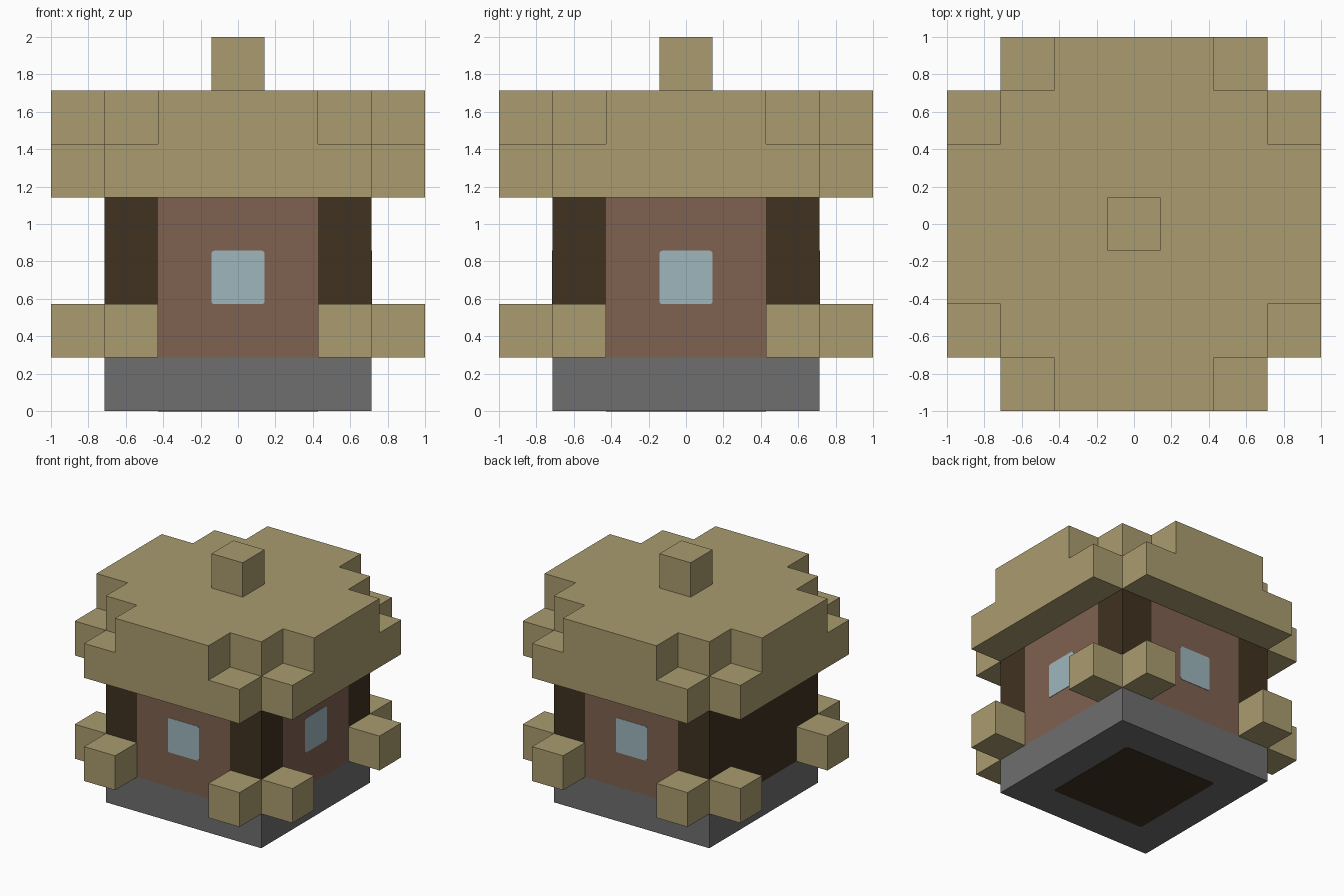
import bpy
import bmesh
from mathutils import Matrix, Vector

if "Cube" in bpy.data.objects:
    bpy.data.objects.remove(bpy.data.objects["Cube"], do_unlink=True)

U = 2 / 7  # one block


def material(name, rgb):
    linear = [((c / 255 + 0.055) / 1.055) ** 2.4 for c in rgb] + [1]
    mat = bpy.data.materials.new(name)
    mat.use_nodes = True
    mat.diffuse_color = linear
    mat.node_tree.nodes["Principled BSDF"].inputs["Base Color"].default_value = linear
    return mat


straw = material("straw", (170, 156, 111))
clay = material("clay brown", (127, 97, 80))
timber = material("dark timber", (64, 50, 33))
stone = material("stone grey", (110, 110, 110))
glass = material("pale blue glass", (157, 182, 189))


def finish(bm, name, *mats):
    bmesh.ops.recalc_face_normals(bm, faces=bm.faces)
    mesh = bpy.data.meshes.new(name)
    bm.to_mesh(mesh)
    bm.free()
    for mat in mats:
        mesh.materials.append(mat)
    obj = bpy.data.objects.new(name, mesh)
    bpy.context.collection.objects.link(obj)
    return obj


def box_mesh(center, size):
    bm = bmesh.new()
    matrix = Matrix.Translation(Vector(center) * U) @ Matrix.Diagonal((*[s * U for s in size], 1))
    bmesh.ops.create_cube(bm, size=1, matrix=matrix)
    return bm


def box(name, center, size, mat):
    return finish(box_mesh(center, size), name, mat)


def plate(name, center, size, axis, mat):
    """Thin panel with slightly rounded corners, facing along the given axis."""
    bm = box_mesh(center, size)
    edges = [e for e in bm.edges
             if abs((e.verts[0].co - e.verts[1].co)[axis]) > 0.001
             and all(abs((e.verts[0].co - e.verts[1].co)[a]) < 0.001 for a in range(3) if a != axis)]
    bmesh.ops.bevel(bm, geom=edges, offset=0.015, segments=2, profile=0.5, affect='EDGES')
    return finish(bm, name, mat)


def stepped_slab(name, corner, bottom, mat):
    """One-block-high slab whose stepped corner repeats four times."""
    bm = bmesh.new()
    verts = []
    for turn in range(4):
        for x, y in corner:
            for _ in range(turn):
                x, y = -y, x
            verts.append(bm.verts.new((x * U, y * U, bottom * U)))
    face = bm.faces.new(verts)
    new = bmesh.ops.extrude_face_region(bm, geom=[face], use_keep_orig=True)["geom"]
    bmesh.ops.translate(bm, vec=(0, 0, U),
                        verts=[v for v in new if isinstance(v, bmesh.types.BMVert)])
    return finish(bm, name, mat)


# Stone base with a dark panel underneath
box("stone_base", (0, 0, 0.5), (5, 5, 1), stone)
plate("floor_panel", (0, 0, 0), (3, 3, 0.015), 2, timber)

# Walls: clay middles between timber corners, one side all timber
bm = box_mesh((0, 0, 2.5), (5, 5, 3))
bmesh.ops.delete(bm, geom=[f for f in bm.faces if abs(f.normal.z) > 0.5], context='FACES_ONLY')
for axis in (0, 1):
    for side in (-1.5, 1.5):
        co, no = Vector(), Vector()
        co[axis], no[axis] = side * U, 1
        bmesh.ops.bisect_plane(bm, geom=bm.verts[:] + bm.edges[:] + bm.faces[:],
                               plane_co=co, plane_no=no)
for face in bm.faces:
    mid = face.calc_center_median()
    middle = min(abs(mid.x), abs(mid.y)) < 0.1
    face.material_index = 1 if middle and mid.x > -2 * U else 0
finish(bm, "walls", timber, clay)

# Windows on three sides
plate("front_window", (0, -2.5, 2.5), (1, 0.02, 1), 1, glass)
plate("back_window", (0, 2.5, 2.5), (1, 0.02, 1), 1, glass)
plate("left_window", (2.5, 0, 2.5), (0.02, 1, 1), 0, glass)

# Pairs of straw blocks around each lower corner
for sx, x_name in ((1, "left"), (-1, "right")):
    for sy, y_name in ((-1, "front"), (1, "back")):
        box(f"{y_name}_{x_name}_end_block", (2 * sx, 3 * sy, 1.5), (1, 1, 1), straw)
        box(f"{y_name}_{x_name}_side_block", (3 * sx, 2 * sy, 1.5), (1, 1, 1), straw)

# Roof in two stepped layers with a knob
stepped_slab("roof_eaves", [(3.5, 2.5), (2.5, 2.5), (2.5, 3.5)], 4, straw)
stepped_slab("roof_top", [(3.5, 1.5), (2.5, 1.5), (2.5, 2.5), (1.5, 2.5), (1.5, 3.5)], 5, straw)
box("roof_knob", (0, 0, 6.5), (1, 1, 1), straw)
